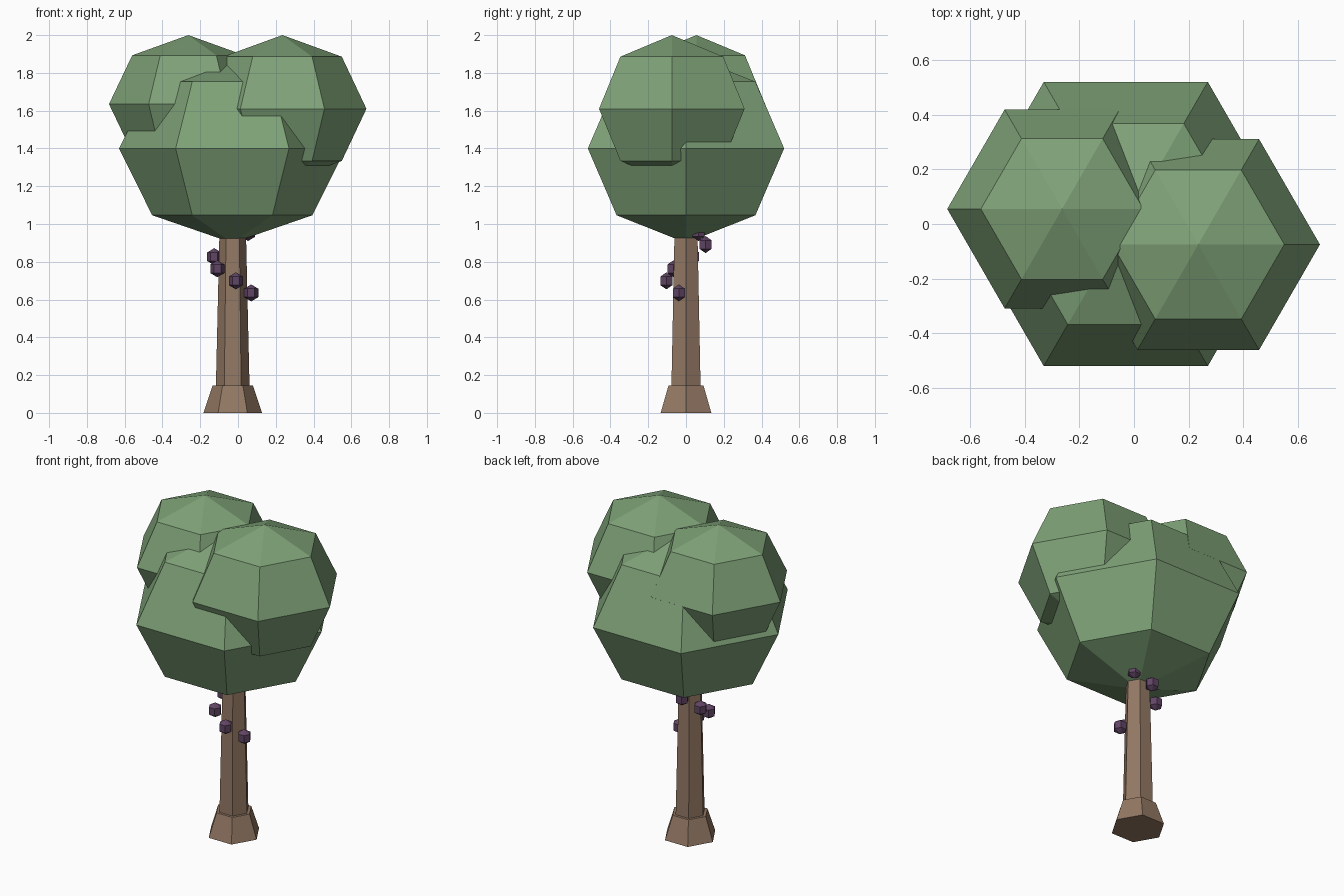
import bpy, bmesh, math

if "Cube" in bpy.data.objects:
    bpy.data.objects.remove(bpy.data.objects["Cube"])


def material(name, rgb):
    m = bpy.data.materials.new(name)
    m.use_nodes = True
    m.diffuse_color = (*rgb, 1)
    m.node_tree.nodes["Principled BSDF"].inputs["Base Color"].default_value = (*rgb, 1)
    return m


leaf_green = material("leaf_green", (0.21, 0.36, 0.185))
bark_brown = material("bark_brown", (0.295, 0.19, 0.127))
berry_purple = material("berry_purple", (0.12, 0.06, 0.13))


def hex_turned(name, centre, profile, mat, sides=6):
    """Six-sided turned solid; profile is (radius, height) from bottom to top."""
    bm = bmesh.new()
    rings = []
    for r, z in profile:
        if r == 0:
            rings.append([bm.verts.new((0, 0, z))] * sides)
        else:
            angles = [math.tau * i / sides for i in range(sides)]
            rings.append([bm.verts.new((r * math.cos(a), r * math.sin(a), z)) for a in angles])
    for low, high in zip(rings, rings[1:]):
        for i in range(sides):
            j = (i + 1) % sides
            corners = dict.fromkeys((low[i], low[j], high[j], high[i]))
            bm.faces.new(list(corners))
    # Flat caps where the profile does not close to a point
    if profile[0][0]:
        bm.faces.new(rings[0][::-1])
    if profile[-1][0]:
        bm.faces.new(rings[-1])
    bmesh.ops.recalc_face_normals(bm, faces=bm.faces)
    mesh = bpy.data.meshes.new(name)
    bm.to_mesh(mesh)
    bm.free()
    mesh.materials.append(mat)
    obj = bpy.data.objects.new(name, mesh)
    obj.location = centre
    bpy.context.collection.objects.link(obj)
    return obj


def ball(name, centre, radius, height, bands, mat):
    """Low-poly ball with the given half height and number of bands."""
    profile = []
    for k in range(bands + 1):
        a = math.pi * k / bands
        r = radius * math.sin(a) if 0 < k < bands else 0
        profile.append((r, -height * math.cos(a)))
    return hex_turned(name, centre, profile, mat)


TRUNK_X = -0.028

# Trunk and flared foot
hex_turned("trunk_foot", (TRUNK_X, 0, 0), [(0.155, 0), (0.107, 0.145)], bark_brown)
hex_turned("trunk", (TRUNK_X, 0, 0), [(0.09, 0.1), (0.068, 1.05)], bark_brown)

# Three overlapping leaf masses
ball("crown_main", (-0.03, 0, 1.4), 0.6, 0.5, 4, leaf_green)
ball("crown_right", (-0.263, 0.055, 1.635), 0.42, 0.365, 4, leaf_green)
ball("crown_left", (0.235, -0.075, 1.61), 0.445, 0.39, 4, leaf_green)

# Berries climbing the trunk in a spiral
for k in range(6):
    a = math.radians(-21 - 60 * k)
    spot = (TRUNK_X + 0.105 * math.cos(a), 0.105 * math.sin(a), 0.635 + 0.064 * k)
    ball(f"berry_{k + 1}", spot, 0.043, 0.045, 3, berry_purple)
